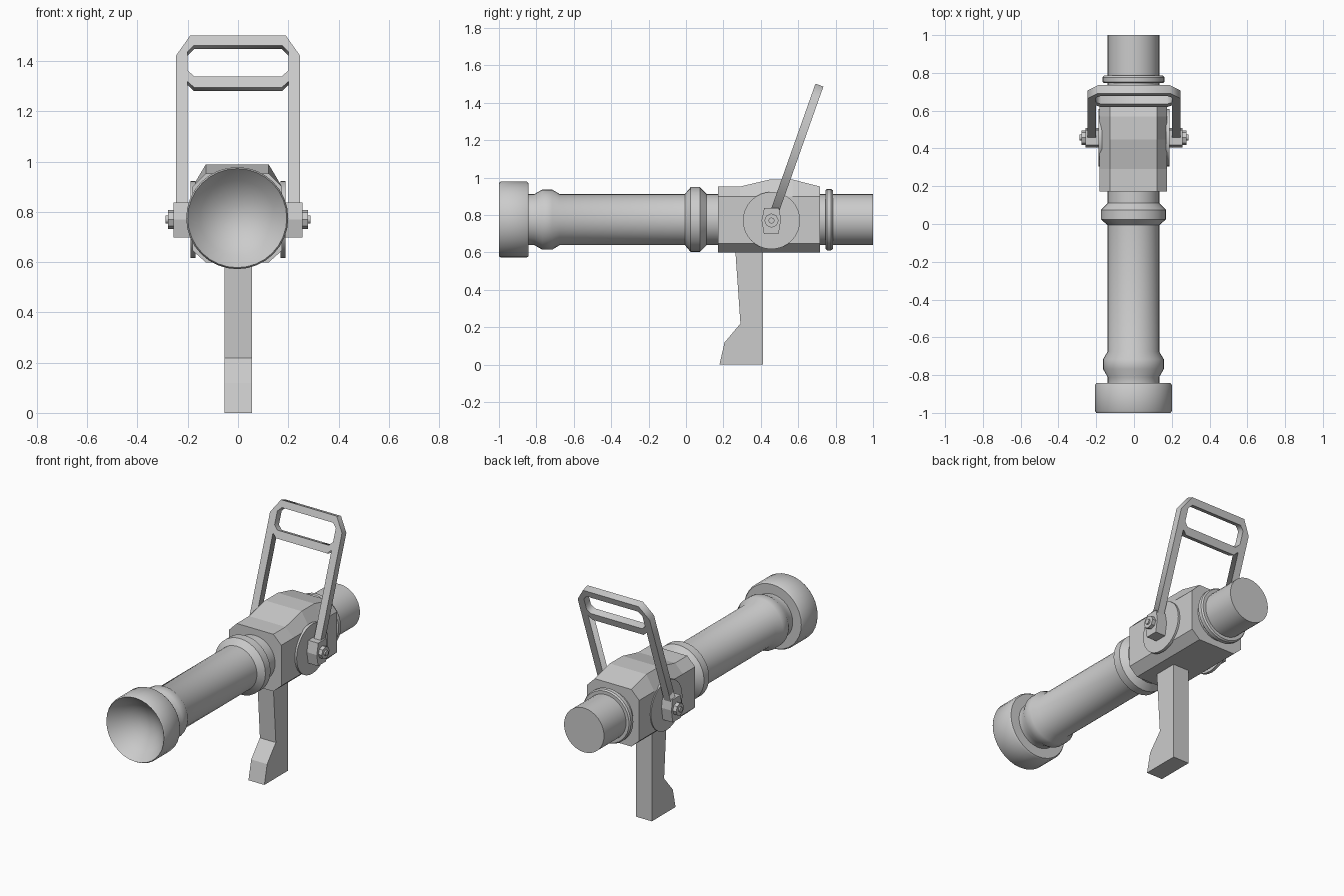
import bpy, bmesh, math
from mathutils import Matrix, Vector

if "Cube" in bpy.data.objects:
    bpy.data.objects.remove(bpy.data.objects["Cube"])

CX = -0.003            # body and barrel centre line
AXIS_Z = 0.775
PIVOT = (0.457, 0.77)  # y, z of the sight frame hinge
TILT = math.radians(70.5)


def finish(name, bm, smooth=False):
    bmesh.ops.remove_doubles(bm, verts=bm.verts, dist=1e-5)
    bmesh.ops.recalc_face_normals(bm, faces=bm.faces)
    mesh = bpy.data.meshes.new(name)
    bm.to_mesh(mesh)
    bm.free()
    obj = bpy.data.objects.new(name, mesh)
    bpy.context.collection.objects.link(obj)
    if smooth:
        bpy.ops.object.select_all(action='DESELECT')
        obj.select_set(True)
        bpy.context.view_layer.objects.active = obj
        bpy.ops.object.shade_smooth_by_angle(angle=math.radians(35))
    return obj


def loft(name, rings):
    """Skin a list of equal-length closed rings and cap both ends."""
    bm = bmesh.new()
    loops = [[bm.verts.new(p) for p in ring] for ring in rings]
    for a, b in zip(loops, loops[1:]):
        for i in range(len(a)):
            j = (i + 1) % len(a)
            bm.faces.new((a[i], a[j], b[j], b[i]))
    bm.faces.new(loops[0])
    bm.faces.new(loops[-1])
    return finish(name, bm)


def prism_x(name, profile, x0, x1):
    """Extrude a (y, z) profile along x."""
    return loft(name, [[(x, y, z) for y, z in profile] for x in (x0, x1)])


def lathe_y(name, profile, sides=32):
    """Revolve (radius, y) points around the barrel axis."""
    bm = bmesh.new()
    verts = [bm.verts.new((CX + r, y, AXIS_Z)) for r, y in profile]
    edges = [bm.edges.new(e) for e in zip(verts, verts[1:])]
    bmesh.ops.spin(bm, geom=verts + edges, cent=(CX, 0, AXIS_Z), axis=(0, 1, 0),
                   angle=math.tau, steps=sides, use_duplicate=False)
    return finish(name, bm, smooth=True)


def disc_x(name, radius, x0, x1, sides, smooth=False):
    """Short cylinder along x centred on the hinge."""
    bm = bmesh.new()
    m = Matrix.Translation(((x0 + x1) / 2, *PIVOT)) @ Matrix.Rotation(math.pi / 2, 4, 'Y')
    bmesh.ops.create_cone(bm, cap_ends=True, segments=sides, radius1=radius,
                          radius2=radius, depth=abs(x1 - x0), matrix=m)
    return finish(name, bm, smooth)


# Barrel: concave muzzle, flared end, two raised bands
lathe_y("barrel", [
    (0, -0.88), (0.05, -0.887), (0.1, -0.908), (0.15, -0.945), (0.197, -1.0),
    (0.203, -0.99), (0.203, -0.852), (0.196, -0.842), (0.137, -0.842),
    (0.137, -0.81), (0.161, -0.768), (0.161, -0.716), (0.137, -0.676),
    (0.137, -0.006), (0.173, 0.025), (0.173, 0.075), (0.137, 0.11),
    (0.137, 0.2), (0, 0.2)])

# Rear tube with its thin collar
lathe_y("rear_tube", [
    (0, 0.68), (0.137, 0.68), (0.137, 0.746), (0.157, 0.746), (0.164, 0.753),
    (0.164, 0.776), (0.157, 0.785), (0.137, 0.785), (0.137, 1.0), (0, 1.0)])

# Chamfered housing with a humped top
stations = [(0.171, 0.952), (0.29, 0.952), (0.447, 0.989), (0.57, 0.989), (0.717, 0.952)]
loft("housing", [
    [(CX + x, y, z) for x, z in (
        (-0.125, 0.599), (0.125, 0.599), (0.179, 0.647), (0.179, 0.898),
        (0.125, top), (-0.125, top), (-0.179, 0.898), (-0.179, 0.647))]
    for y, top in stations])

# Grip with a flared foot
prism_x("grip", [(0.263, 0.62), (0.291, 0.219), (0.206, 0.118), (0.179, 0),
                 (0.411, 0), (0.411, 0.62)], -0.054, 0.055)

# Hinge hardware on both sides
block = [(0.417, 0.697), (0.495, 0.697), (0.508, 0.775), (0.497, 0.838),
         (0.418, 0.838), (0.404, 0.77)]
for side, s in (("right", 1), ("left", -1)):
    disc_x(f"hinge_plate_{side}", 0.153, s * 0.17, s * 0.188, 32, True)
    prism_x(f"hinge_block_{side}", block, s * 0.18, s * 0.256)
    disc_x(f"hinge_bolt_{side}", 0.038, s * 0.25, s * 0.279, 8)
    disc_x(f"hinge_pin_{side}", 0.016, s * 0.27, s * 0.288, 12)

# Tilted sight frame: outline with a window, as a filled 2D curve
half = [(0.246, 0.03), (0.246, 0.684), (0.19, 0.768)]
inner = [(0.175, 0.549), (0.2, 0.574), (0.2, 0.03)]
mirror = lambda pts: [(-x, y) for x, y in reversed(pts)]
outline = half + mirror(half) + mirror(inner) + inner
corner = [(0.175, 0.596), (0.2, 0.62), (0.2, 0.7), (0.175, 0.726)]
curve = bpy.data.curves.new("sight_frame", 'CURVE')
curve.dimensions = '2D'
curve.fill_mode = 'BOTH'
curve.extrude = 0.0225
for pts in (outline, corner + mirror(corner)):
    spline = curve.splines.new('POLY')
    spline.points.add(len(pts) - 1)
    for p, (x, y) in zip(spline.points, pts):
        p.co = (x, y, 0, 1)
    spline.use_cyclic_u = True
frame = bpy.data.objects.new("sight_frame", curve)
frame.matrix_world = Matrix.Translation((0, *PIVOT)) @ Matrix.Rotation(TILT, 4, 'X')
bpy.context.collection.objects.link(frame)
bpy.ops.object.select_all(action='DESELECT')
frame.select_set(True)
bpy.context.view_layer.objects.active = frame
bpy.ops.object.convert(target='MESH')
